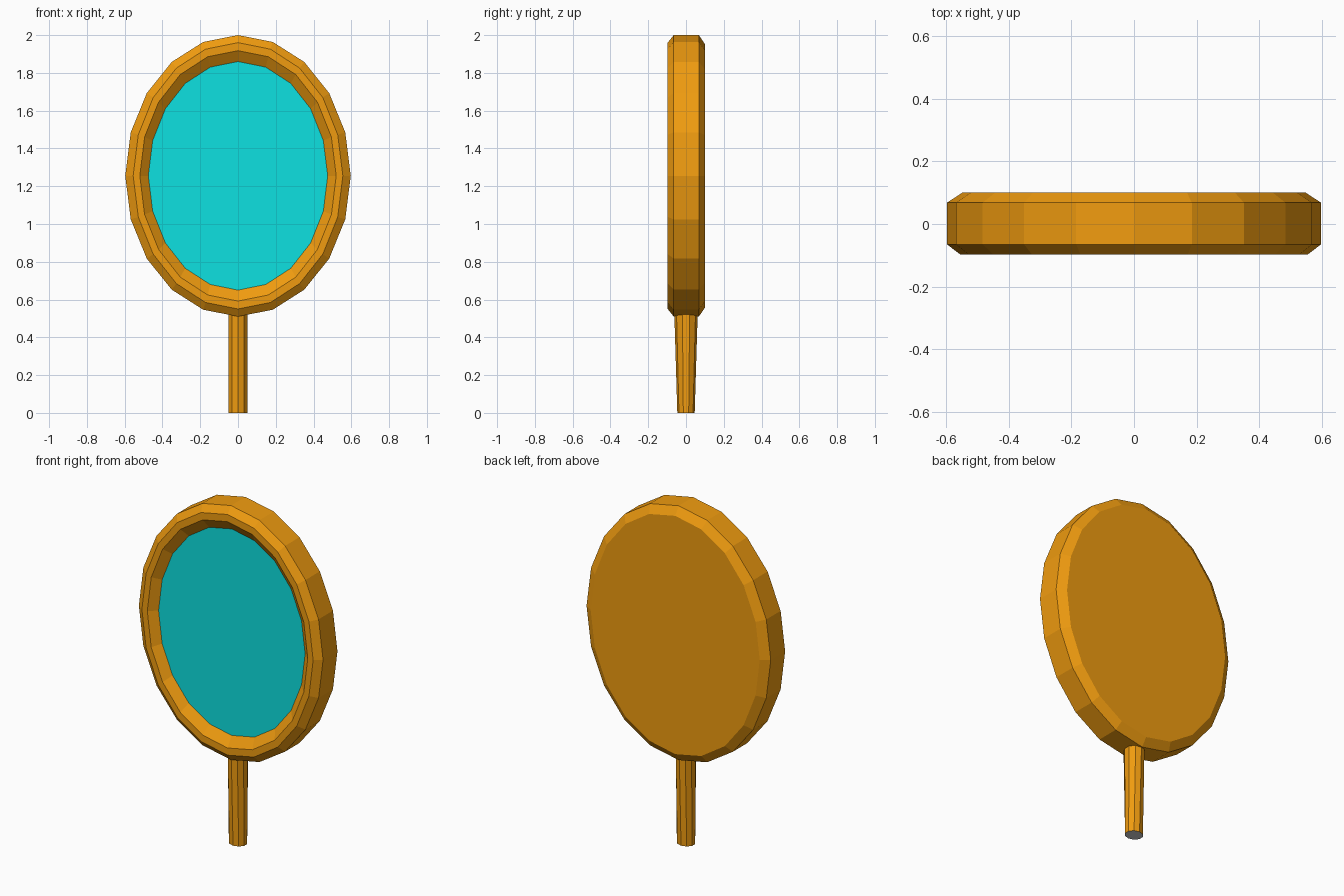
import bpy, math

if "Cube" in bpy.data.objects:
    bpy.data.objects.remove(bpy.data.objects["Cube"])

def material(name, rgb):
    m = bpy.data.materials.new(name)
    m.diffuse_color = (*rgb, 1)
    m.use_nodes = True
    m.node_tree.nodes["Principled BSDF"].inputs["Base Color"].default_value = m.diffuse_color
    return m

orange = material("orange", (0.87, 0.33, 0.005))
cyan = material("cyan", (0.004, 0.75, 0.75))
grey = material("grey", (0.6, 0.6, 0.6))

def loft(name, rings, mats, cap_start=None, cap_end=None):
    """Bridge rings of equal length; caps take a material index."""
    n = len(rings[0])
    verts = [v for r in rings for v in r]
    faces, idx = [], []
    for k in range(len(rings) - 1):
        for i in range(n):
            j = (i + 1) % n
            faces.append((k*n + i, k*n + j, (k+1)*n + j, (k+1)*n + i))
            idx.append(0)
    if cap_start is not None:
        faces.append(tuple(reversed(range(n))))
        idx.append(cap_start)
    if cap_end is not None:
        faces.append(tuple(range((len(rings)-1)*n, len(rings)*n)))
        idx.append(cap_end)
    me = bpy.data.meshes.new(name)
    me.from_pydata(verts, [], faces)
    for m in mats:
        me.materials.append(m)
    for p, i in zip(me.polygons, idx):
        p.material_index = i
    ob = bpy.data.objects.new(name, me)
    bpy.context.collection.objects.link(ob)
    return ob

def oval(rx, rz, y, n=20, cz=1.255):
    return [(rx*math.sin(2*math.pi*i/n), y, cz + rz*math.cos(2*math.pi*i/n)) for i in range(n)]

# Oval frame: closed back, chamfered rim, front lip and sloped inner wall
loft("frame", [oval(*p) for p in (
    (0.548, 0.698, 0.10), (0.597, 0.745, 0.068), (0.597, 0.745, -0.065),
    (0.555, 0.705, -0.097), (0.52, 0.663, -0.097), (0.475, 0.605, -0.057))],
    [orange], cap_start=0)

# Mirror glass, recessed behind the lip
loft("mirror_glass", [oval(0.475, 0.605, -0.057)], [cyan], cap_end=0)

# Tapered ten-sided handle with a grey bottom
def section(rx, ry, z, n=10):
    return [(rx*math.sin(2*math.pi*i/n), -ry*math.cos(2*math.pi*i/n), z) for i in range(n)]

loft("handle", [section(0.052, 0.046, 0), section(0.052, 0.062, 0.53)],
     [orange, grey], cap_start=1, cap_end=0)
